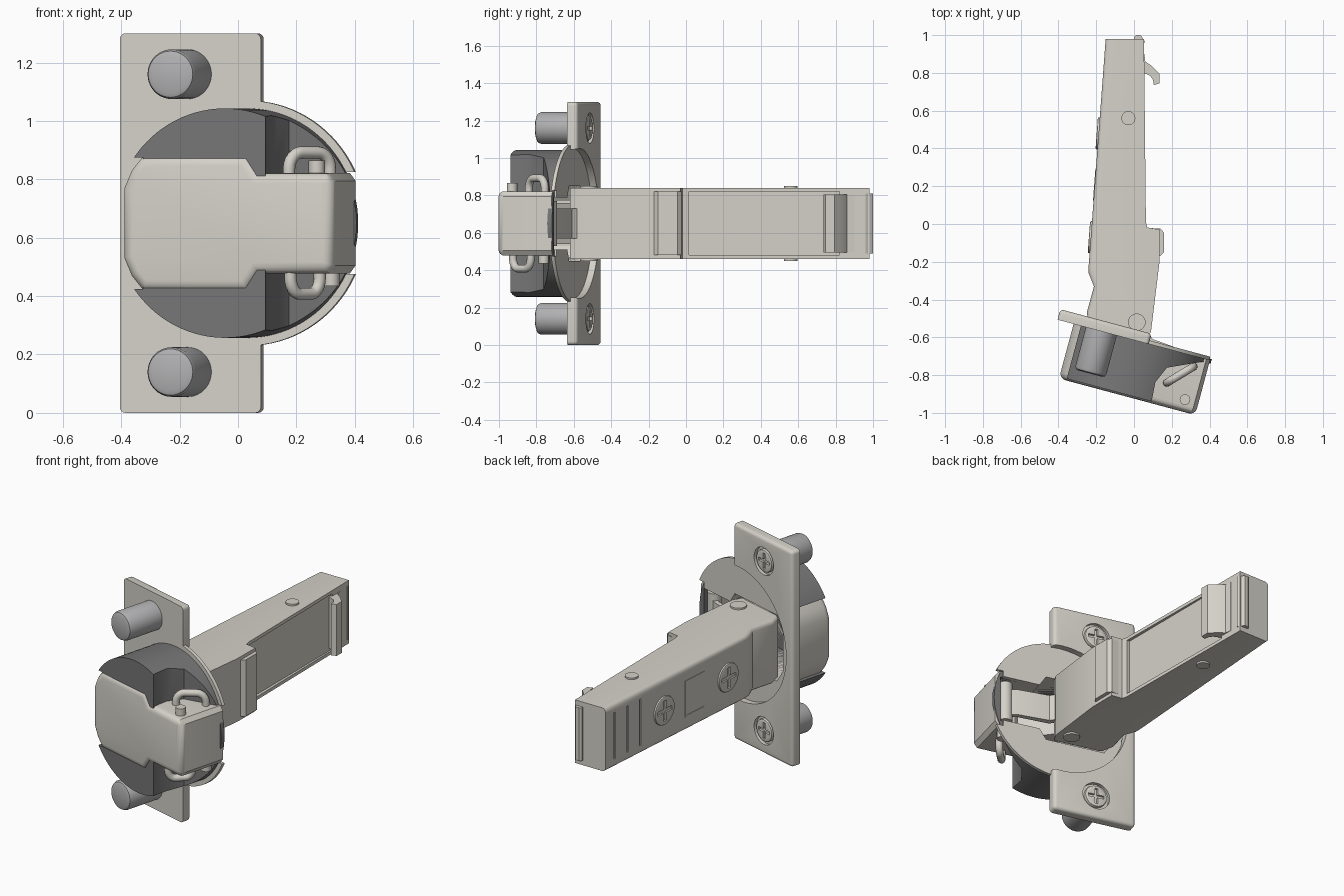
import bpy, bmesh
from math import sin, cos, pi, radians, atan2
from mathutils import Matrix, Vector

if "Cube" in bpy.data.objects:
    bpy.data.objects.remove(bpy.data.objects["Cube"])

TILT = Matrix.Rotation(radians(-15), 4, 'Z')      # cup assembly is swung about z
FLIP = Matrix(((1, 0, 0, 0), (0, 0, 1, 0), (0, 1, 0, 0), (0, 0, 0, 1)))  # (u,z,v) -> (u,v,z)
CUP = TILT @ FLIP                                  # profile in (u,z), extruded along v
IDENT = Matrix.Identity(4)                         # profile in (x,y), extruded along z


def material(name, col):
    m = bpy.data.materials.new(name)
    m.diffuse_color = (*col, 1)
    m.use_nodes = True
    m.node_tree.nodes["Principled BSDF"].inputs["Base Color"].default_value = m.diffuse_color
    return m


STEEL = material("steel", (0.66, 0.64, 0.58))
DARK = material("dark_plastic", (0.18, 0.18, 0.18))
GREY = material("grey_plastic", (0.44, 0.44, 0.45))


def finish(name, bm, mat, frame):
    bmesh.ops.transform(bm, matrix=frame, verts=bm.verts)
    bmesh.ops.recalc_face_normals(bm, faces=bm.faces)
    me = bpy.data.meshes.new(name)
    bm.to_mesh(me)
    bm.free()
    ob = bpy.data.objects.new(name, me)
    bpy.context.collection.objects.link(ob)
    me.materials.append(mat)
    smooth(ob)
    return ob


def smooth(ob):
    bpy.ops.object.select_all(action='DESELECT')
    ob.select_set(True)
    bpy.context.view_layer.objects.active = ob
    bpy.ops.object.shade_smooth_by_angle(angle=radians(32))


def prism(name, pts, lo, hi, mat=STEEL, frame=IDENT, bevel=0, pick=None, segs=3):
    """Extrude a profile; pick(edge) chooses which edges get rounded."""
    bm = bmesh.new()
    low = bm.faces.new([bm.verts.new((p, q, lo)) for p, q in pts])
    ext = bmesh.ops.extrude_face_region(bm, geom=[low])['geom']
    bmesh.ops.translate(bm, verts=[g for g in ext if isinstance(g, bmesh.types.BMVert)], vec=(0, 0, hi - lo))
    bmesh.ops.recalc_face_normals(bm, faces=bm.faces)
    if bevel:
        bmesh.ops.bevel(bm, geom=[e for e in bm.edges if not pick or pick(e)], offset=bevel,
                        segments=segs, profile=0.5, affect='EDGES', clamp_overlap=True)
    return finish(name, bm, mat, frame)


def at_level(level):
    return lambda e: all(abs(v.co.z - level) < 1e-5 for v in e.verts)


def arc(cx, cy, r, n=64):
    return [(cx + r * cos(2 * pi * i / n), cy + r * sin(2 * pi * i / n)) for i in range(n)]


def rect(a, b, c, d):
    return [(a, c), (b, c), (b, d), (a, d)]


def mirrored(half):
    """Close a half profile by mirroring it about the cup's centre height."""
    return half + [(p, 1.3 - q) for p, q in reversed(half)]


def cut(ob, *cutters):
    for c in cutters:
        m = ob.modifiers.new("cut", 'BOOLEAN')
        m.operation, m.solver, m.object = 'DIFFERENCE', 'EXACT', c
        bpy.context.view_layer.objects.active = ob
        bpy.ops.object.modifier_apply(modifier=m.name)
        bpy.data.objects.remove(c)
    smooth(ob)


def cross_screw(name, frame, r, h, top):
    """Round head along local z with a cross recess."""
    ob = prism(name, arc(0, 0, r, 32), -h, top, frame=frame, bevel=0.006, pick=at_level(top), segs=2)
    a, b = r * 0.72, r * 0.14
    plus = [(a, b), (b, b), (b, a), (-b, a), (-b, b), (-a, b), (-a, -b), (-b, -b), (-b, -a), (b, -a), (b, -b), (a, -b)]
    cut(ob, prism("cutter", plus, top - 0.014, top + 0.05, frame=frame))


CU, CZ = 0.19, 0.65      # cup centre


# Opening through the cup where the arm folds in
def cavity(lo, hi):
    return prism("cutter", mirrored([(-0.14, 0.53), (-0.085, 0.45), (0.27, 0.45), (0.31, 0.51), (0.545, 0.51)]),
                 lo, hi, frame=CUP)


# Mounting plate with round cut-out and countersinks
plate = prism("mounting_plate", rect(-0.26, 0.24, 0, 1.3), -0.594, -0.537, frame=CUP, bevel=0.02, segs=4,
              pick=lambda e: not at_level(-0.594)(e))
cut(plate, prism("cutter", arc(CU, CZ, 0.40), -0.7, -0.4, frame=CUP),
    *[prism("cutter", arc(-0.02, z, 0.082, 32), -0.557, -0.4, frame=CUP) for z in (0.14, 1.16)])

# Thin round flange level with the plate's underside, open at the hinge side
flange = prism("cup_flange", arc(CU, CZ, 0.42, 96), -0.5935, -0.574, frame=CUP)
cut(flange, cavity(-0.7, -0.5), prism("cutter", rect(0.53, 0.7, 0.475, 0.825), -0.7, -0.5, frame=CUP),
    prism("cutter", rect(-0.4, -0.19, 0.3, 1), -0.7, -0.5, frame=CUP))

# Dark cup body with stepped hinge side, cut back behind the cap
body = prism("cup_body", arc(CU, CZ, 0.393, 96), -0.883, -0.585, DARK, CUP)
cut(body,
    prism("cutter", [(0.338, -0.95), (0.326, -0.78), (0.365, -0.69), (0.54, -0.61), (0.7, -0.61), (0.7, -0.95)],
          0, 1.4, frame=TILT),
    prism("cutter", rect(-0.4, -0.1, 0.425, 0.875), -1, -0.4, frame=CUP),
    cavity(-0.86, -0.5))

# Steel cap wrapped over the front of the cup
cap = prism("cup_cap", mirrored([(-0.172, 0.53), (-0.145, 0.468), (-0.103, 0.417), (0.27, 0.417), (0.31, 0.478),
                                 (0.555, 0.478), (0.575, 0.505)]),
            -0.893, -0.59, frame=CUP, bevel=0.036, pick=at_level(-0.893), segs=4)
cut(cap, cavity(-0.86, -0.5))

# Dowels and plate screws, top and bottom
for side, z in (("lower", 0.14), ("upper", 1.16)):
    prism(side + "_dowel", arc(-0.02, z, 0.085, 40), -0.825, -0.58, GREY, CUP, 0.02, at_level(-0.825), 2)
    cross_screw(side + "_plate_screw", CUP @ Matrix.Translation((-0.02, z, -0.542)), 0.066, 0.03, 0.004)

# Wire loops and pivot pins on both sides of the cap
for side, s, a, b, pin in (("upper", 1, (0.175, -0.84), (0.315, -0.755), (0.27, -0.93)),
                           ("lower", -1, (0.18, -0.925), (0.28, -0.83), (0.32, -0.76))):
    cu = bpy.data.curves.new(side + "_wire_loop", 'CURVE')
    cu.dimensions, cu.bevel_depth, cu.bevel_resolution, cu.use_fill_caps = '3D', 0.021, 4, True
    sp = cu.splines.new('POLY')
    A, B = Vector((*a, 0)), Vector((*b, 0))
    path = [(0, 0.15)] + [(0.3 - 0.3 * cos(t * pi / 12), 0.19 + 0.055 * sin(t * pi / 12)) for t in range(7)]
    path += [(1 - f, h) for f, h in reversed(path)]
    sp.points.add(len(path) - 1)
    for p, (f, h) in zip(sp.points, path):
        q = A.lerp(B, f)
        p.co = (q.x, q.y, CZ + s * (h - 0.003), 1)
    sp.use_smooth = True
    loop = bpy.data.objects.new(side + "_wire_loop", cu)
    bpy.context.collection.objects.link(loop)
    cu.materials.append(STEEL)
    lo, hi = sorted((CZ + s * 0.12, CZ + s * 0.215))
    prism(side + "_pivot_pin", arc(*pin, 0.028, 24), lo, hi)

# Hinge arm: tapered body, rounded along its outer side
outline = [(-0.15, 0.98), (-0.24, -0.22), (-0.24, -0.26), (-0.212, -0.33), (-0.25, -0.47), (-0.235, -0.54),
           (0.06, -0.62), (0.09, -0.57), (0.135, -0.2), (0.137, -0.03), (0.07, -0.018), (0.063, 0.01), (0.053, 0.98)]
arm = prism("hinge_arm", outline, 0.46, 0.84, bevel=0.022,
            pick=lambda e: all(v.co.x < -0.14 for v in e.verts) and abs(e.verts[0].co.z - e.verts[1].co.z) < 1e-5)
groove_x = lambda y: -0.15 - (0.98 - y) * 0.075
grooves = [prism("cutter", rect(groove_x(y) - 0.05, groove_x(y) + 0.006, y - 0.006, y + 0.006), 0.51, 0.79)
           for y in (0.68, 0.79, 0.9)]
cut(arm, prism("cutter", rect(0.045, 0.2, 0.015, 0.82), 0.48, 0.82), *grooves)

# Stop rib, locking clip and tail lip on the mounting side
prism("stop_rib", [(0.06, -0.02), (0.14, -0.025), (0.158, -0.045), (0.158, -0.15), (0.135, -0.172), (0.06, -0.172)],
      0.48, 0.82)
prism("locking_clip", [(0.03, 0.92), (0.055, 0.9), (0.06, 0.86), (0.09, 0.84), (0.135, 0.795), (0.135, 0.745),
                       (0.105, 0.735), (0.1, 0.765), (0.085, 0.785), (0.03, 0.81)], 0.495, 0.805)
prism("tail_lip", [(0.0, 0.96), (0.0, 0.99), (0.012, 1.0), (0.035, 1.0), (0.046, 0.985), (0.06, 0.96)], 0.49, 0.81)

# Rivets through the arm
for name, x, y, r in (("rear_rivet", -0.03, 0.56, 0.037), ("front_rivet", 0.015, -0.52, 0.046)):
    prism(name, arc(x, y, r, 32), 0.45, 0.85)

# Adjusting screws and square window frame on the outer side of the arm
tilt = atan2(0.09, 1.2)


def on_outer(y):
    return Matrix.Translation((groove_x(y), y, CZ)) @ Matrix.Rotation(-tilt, 4, 'Z') @ Matrix.Rotation(-pi / 2, 4, 'Y')


for name, y in (("rear_adjuster", 0.48), ("front_adjuster", -0.07)):
    cross_screw(name, on_outer(y), 0.085, 0.02, 0.01)
window = prism("window_frame", rect(-0.11, 0.11, -0.085, 0.085), -0.01, 0.003, frame=on_outer(0.21))
cut(window, prism("cutter", rect(-0.1, 0.1, -0.075, 0.075), -0.05, 0.05, frame=on_outer(0.21)))

# Link strap from arm into the cup, with its knuckle
prism("link_strap", [(0.04, -0.52), (0.1, -0.61), (0.28, -0.675), (0.34, -0.72), (0.34, -0.86), (0.31, -0.86),
                     (0.31, -0.74), (0.27, -0.7), (0.08, -0.64), (0.02, -0.55)], 0.57, 0.73)
prism("link_knuckle", arc(0.32, -0.73, 0.04, 28), 0.53, 0.77)
prism("inner_link", [(-0.18, -0.53), (-0.06, -0.56), (0.14, -0.84), (0.08, -0.88), (0.03, -0.85)], 0.54, 0.76)
